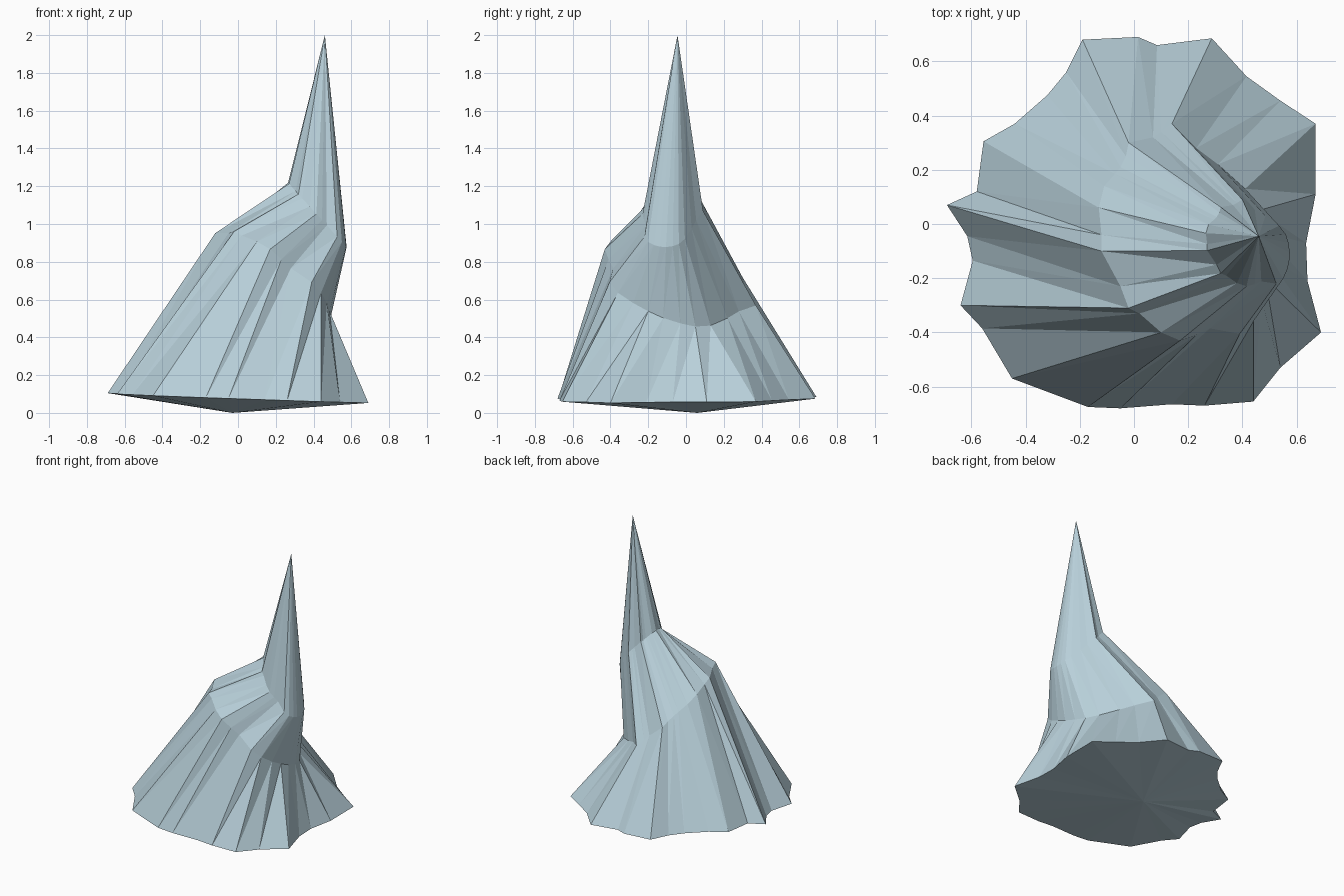
import bpy, bmesh

if "Cube" in bpy.data.objects:
    bpy.data.objects.remove(bpy.data.objects["Cube"])

# Ground outline and waist outline, seen from above, matching point for point
RIM = [(.67, .37), (.67, .11), (.635, -.07), (.64, -.21), (.69, -.40), (.54, -.53), (.44, -.655),
       (.26, -.67), (.14, -.665), (-.05, -.68), (-.17, -.675), (-.45, -.57), (-.56, -.385), (-.64, -.30),
       (-.595, -.135), (-.615, -.045), (-.69, .07), (-.58, .12), (-.555, .305), (-.44, .37), (-.32, .475),
       (-.25, .56), (-.19, .68), (.015, .69), (.085, .66), (.287, .685), (.415, .545), (.54, .455)]
WAIST = [(.41, .13), (.46, .05), (.48, -.03), (.49, -.12), (.485, -.2), (.47, -.28), (.44, -.36),
         (.39, -.405), (.28, -.385), (.23, -.41), (.17, -.43), (.10, -.40), (.02, -.33), (-.02, -.31),
         (-.05, -.23), (-.12, -.10), (-.12, -.04), (-.13, .06), (-.11, .14), (-.07, .185), (-.05, .21),
         (-.03, .25), (-.02, .30), (.07, .32), (.10, .34), (.14, .37), (.23, .28), (.31, .22)]
N = len(RIM)


def tilted(outline, z, slope_x, slope_y):
    """Lift an outline onto a tilted plane."""
    return [(x, y, z + slope_x * x + slope_y * y) for x, y in outline]


# Shoulder is a shrunken, shifted copy of the waist
shoulder = [(.42 + (x - .18) * .5, -.07 + (y + .03) * .4) for x, y in WAIST]

bm = bmesh.new()
rings = [[bm.verts.new(p) for p in ring] for ring in (
    tilted(RIM, .08, -.035, .008),
    tilted(WAIST, .822, -.75, -.4),
    tilted(shoulder, 1.51, -1.1, 0))]
base = bm.verts.new((-.03, .06, 0))
tip = bm.verts.new((.46, -.045, 2))

# Walls between rings, closed by a fan below and a spire above
for i in range(N):
    j = (i - 1) % N
    for low, high in zip(rings, rings[1:]):
        bm.faces.new((low[i], low[j], high[j]))
        bm.faces.new((low[i], high[j], high[i]))
    bm.faces.new((base, rings[0][i], rings[0][j]))
    bm.faces.new((tip, rings[2][i], rings[2][j]))
bmesh.ops.recalc_face_normals(bm, faces=bm.faces)

mesh = bpy.data.meshes.new("ice_spire")
bm.to_mesh(mesh)
bm.free()
ice = bpy.data.materials.new("pale blue ice")
ice.diffuse_color = (.48, .63, .70, 1)
ice.use_nodes = True
ice.node_tree.nodes["Principled BSDF"].inputs["Base Color"].default_value = ice.diffuse_color
mesh.materials.append(ice)
bpy.context.collection.objects.link(bpy.data.objects.new("ice_spire", mesh))
